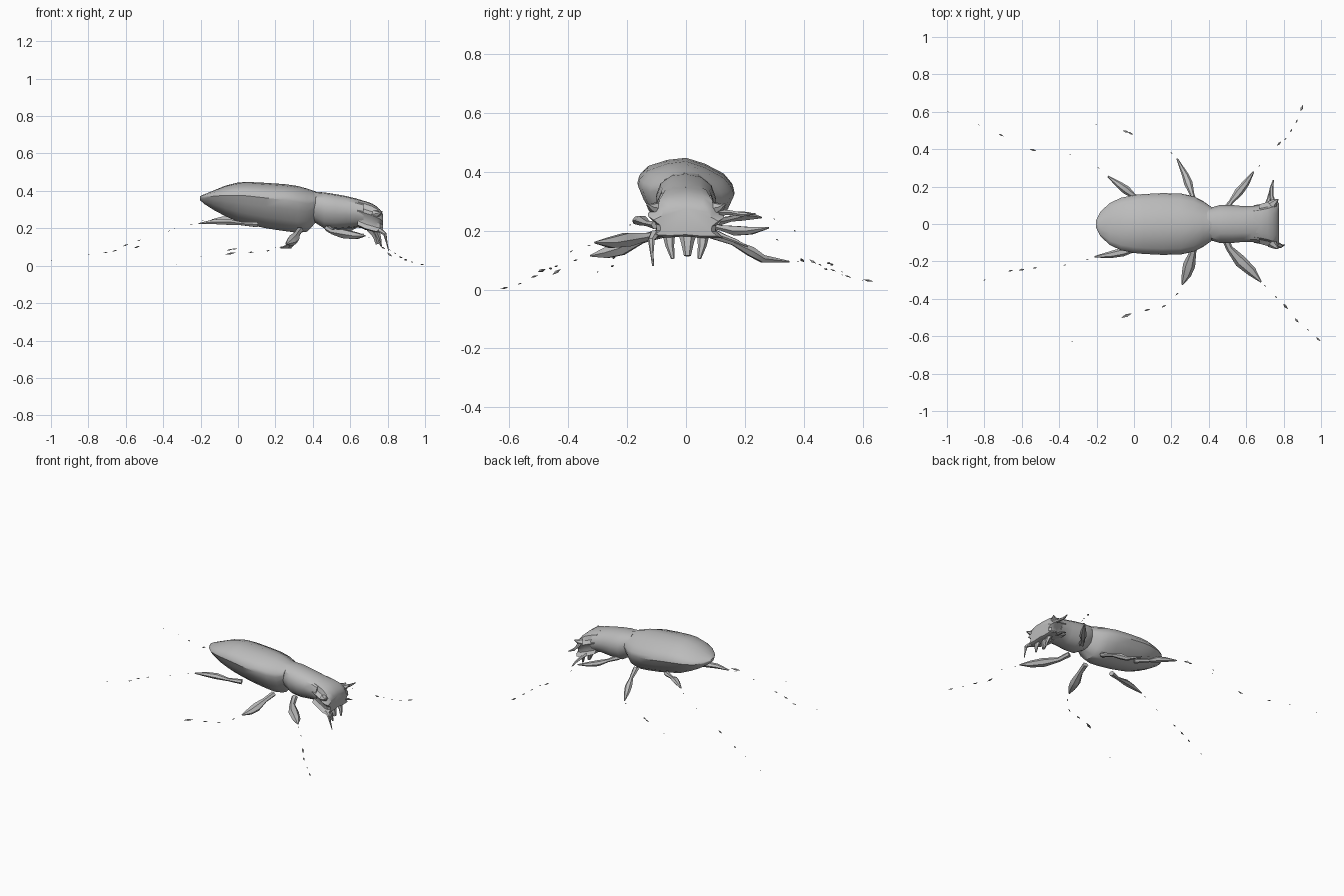
import bpy, bmesh, math
from mathutils import Vector

shell = bpy.data.materials.new("shell grey")
shell.diffuse_color = (0.5, 0.5, 0.5, 1)


def finish(name, bm, angle=35):
    bmesh.ops.recalc_face_normals(bm, faces=bm.faces)
    me = bpy.data.meshes.new(name)
    bm.to_mesh(me)
    bm.free()
    me.materials.append(shell)
    ob = bpy.data.objects.new(name, me)
    bpy.context.collection.objects.link(ob)
    bpy.ops.object.select_all(action='DESELECT')
    ob.select_set(True)
    bpy.context.view_layer.objects.active = ob
    bpy.ops.object.shade_smooth_by_angle(angle=math.radians(angle))
    return ob


def skin(bm, rings):
    n = len(rings[0])
    vs = [[bm.verts.new(p) for p in r] for r in rings]
    for a, b in zip(vs, vs[1:]):
        for i in range(n):
            bm.faces.new((a[i], a[(i + 1) % n], b[(i + 1) % n], b[i]))
    bm.faces.new(vs[0])
    bm.faces.new(vs[-1][::-1])


def body(name, half, stations, roll=0.0):
    """Loft along x; stations are (x, half width, bottom z, top z)."""
    outline = half + [(-y, t) for y, t in half[-2:0:-1]]
    bm = bmesh.new()
    skin(bm, [[(x, w * y, lo + (hi - lo) * t - roll * w * y) for y, t in outline]
              for x, w, lo, hi in stations])
    return finish(name, bm)


def spindle(bm, pts, radii, n=6, flat=0.8):
    pts = [Vector(p) for p in pts]
    rings = []
    for i, p in enumerate(pts):
        d = (pts[min(i + 1, len(pts) - 1)] - pts[max(i - 1, 0)]).normalized()
        ref = Vector((0, 0, 1)) if abs(d.z) < 0.9 else Vector((1, 0, 0))
        side = d.cross(ref).normalized()
        up = side.cross(d)
        rings.append([p + radii[i] * (side * math.cos(a) + up * flat * math.sin(a))
                      for a in (math.tau * k / n for k in range(n))])
    skin(bm, rings)


def limb(name, pts, radii):
    bm = bmesh.new()
    spindle(bm, pts, radii)
    return finish(name, bm)


# Abdomen with ridged wing cases
wing = [(0, 1), (.4, .94), (.8, .82), (.97, .69), (1, .6), (.88, .42), (.66, .2), (.35, .04), (0, 0)]
body("abdomen", wing, [
    (-.203, .02, .35, .372), (-.18, .065, .33, .382), (-.13, .112, .298, .402), (-.07, .14, .266, .427),
    (0, .155, .235, .445), (.05, .16, .222, .448), (.15, .165, .2, .443), (.25, .163, .185, .436),
    (.32, .148, .176, .426), (.37, .122, .182, .412), (.415, .09, .23, .397)], .1)

# Thorax, narrow at the waist
chest = [(0, 1), (.5, .96), (.85, .82), (1, .6), (.95, .4), (.75, .17), (.4, .03), (0, 0)]
body("thorax", chest, [
    (.39, .085, .24, .4), (.42, .09, .225, .395), (.46, .102, .2, .392), (.52, .102, .195, .383),
    (.58, .096, .2, .372), (.63, .097, .205, .36), (.67, .1, .2, .348)], .04)

# Head, flared at the upper and lower corners
face = [(0, 1), (.45, .98), (.7, .9), (.78, .72), (1, .6), (.8, .42), (.78, .25), (.95, .1), (.5, .08), (0, .12)]
body("head", face, [
    (.64, .1, .2, .355), (.68, .108, .18, .345), (.715, .118, .17, .333), (.74, .13, .165, .318),
    (.76, .128, .165, .3), (.775, .11, .175, .275)], .02)

# Mouthparts, horns and feelers
for side, tag in ((-1, "right"), (1, "left")):
    limb(tag + "_mandible", [(.73, side * .06, .21), (.755, side * .055, .15), (.765, side * .045, .105)],
         [.025, .015, .006])
    limb(tag + "_horn", [(.735, side * .1, .275), (.755, side * .12, .28), (.77, side * .132, .29)],
         [.03, .015, .004])
limb("lower_lip", [(.71, .005, .2), (.735, .005, .16), (.745, .005, .115)], [.035, .022, .012])
limb("right_feeler", [(.755, -.105, .19), (.785, -.118, .17), (.795, -.116, .125), (.805, -.112, .08)],
     [.018, .012, .006, .003])
limb("left_feeler", [(.745, .11, .262), (.735, .15, .262), (.735, .19, .255), (.745, .235, .258)],
     [.016, .011, .01, .003])
limb("left_palp", [(.71, .09, .195), (.72, .13, .18), (.73, .17, .165), (.735, .21, .145)],
     [.018, .011, .009, .003])

# Legs: hip, swollen thigh and shin stump
legs = {
    "front_right": [(.48, -.06, .2), (.51, -.13, .18), (.57, -.2, .17), (.63, -.255, .16), (.68, -.31, .16)],
    "front_left": [(.48, .06, .22), (.52, .12, .21), (.56, .17, .2), (.6, .22, .2), (.64, .28, .21)],
    "middle_right": [(.33, -.08, .19), (.315, -.15, .17), (.295, -.22, .14), (.28, -.27, .125), (.258, -.325, .115)],
    "middle_left": [(.33, .08, .19), (.31, .16, .16), (.29, .22, .13), (.275, .26, .105), (.23, .35, .095)],
    "back_right": [(.1, -.1, .22), (.02, -.13, .225), (-.06, -.15, .235), (-.13, -.165, .235), (-.21, -.175, .225)],
    "back_left": [(.08, .1, .23), (.0, .15, .24), (-.04, .18, .25), (-.08, .21, .25), (-.14, .255, .245)],
}
for name, pts in legs.items():
    k = .7 if "left" in name or "back" in name else 1
    limb(name + "_leg", pts, [.02, .018 * k, .033 * k, .026 * k, .004])

# Loose slivers of shin and foot: position and length
bits = {
    "front_right": [(.7, -.33, .15, .014), (.76, -.39, .13, .014), (.81, -.44, .06, .04),
                    (.87, -.515, .045, .03), (.93, -.565, .02, .016), (.985, -.615, .006, .03)],
    "front_left": [(.67, .31, .17, .012), (.775, .43, .096, .032), (.81, .455, .085, .016),
                   (.84, .5, .066, .02), (.87, .55, .045, .022), (.897, .62, .031, .036)],
    "middle_right": [(.23, -.375, .1, .02), (.16, -.44, .08, .025), (.07, -.46, .072, .03),
                     (-.04, -.49, .065, .06), (-.33, -.628, .004, .008)],
    "middle_left": [(.2, .38, .095, .014), (-.02, .485, .09, .03), (-.045, .495, .085, .03), (-.2, .53, .05, .01)],
    "back_right": [(-.25, -.19, .22, .012), (-.37, -.22, .185, .014), (-.53, -.235, .135, .022),
                   (-.6, -.245, .11, .03), (-.66, -.25, .08, .025), (-.8, -.3, .06, .012)],
    "back_left": [(-.19, .3, .24, .012), (-.34, .37, .2, .012), (-.54, .395, .1, .035),
                  (-.71, .475, .07, .025), (-.83, .53, .06, .01), (-.995, .6, .03, .01)],
}
for name, chain in bits.items():
    bm = bmesh.new()
    path = [Vector(c[:3]) for c in chain]
    for i, c in enumerate(chain):
        d = (path[min(i + 1, len(path) - 1)] - path[max(i - 1, 0)]).normalized() * c[3] / 2
        r = min(c[3] * .2, .009)
        spindle(bm, [path[i] - d, path[i], path[i] + d], [.001, r, .001], 5, .6)
    finish(name + "_foot_pieces", bm)
